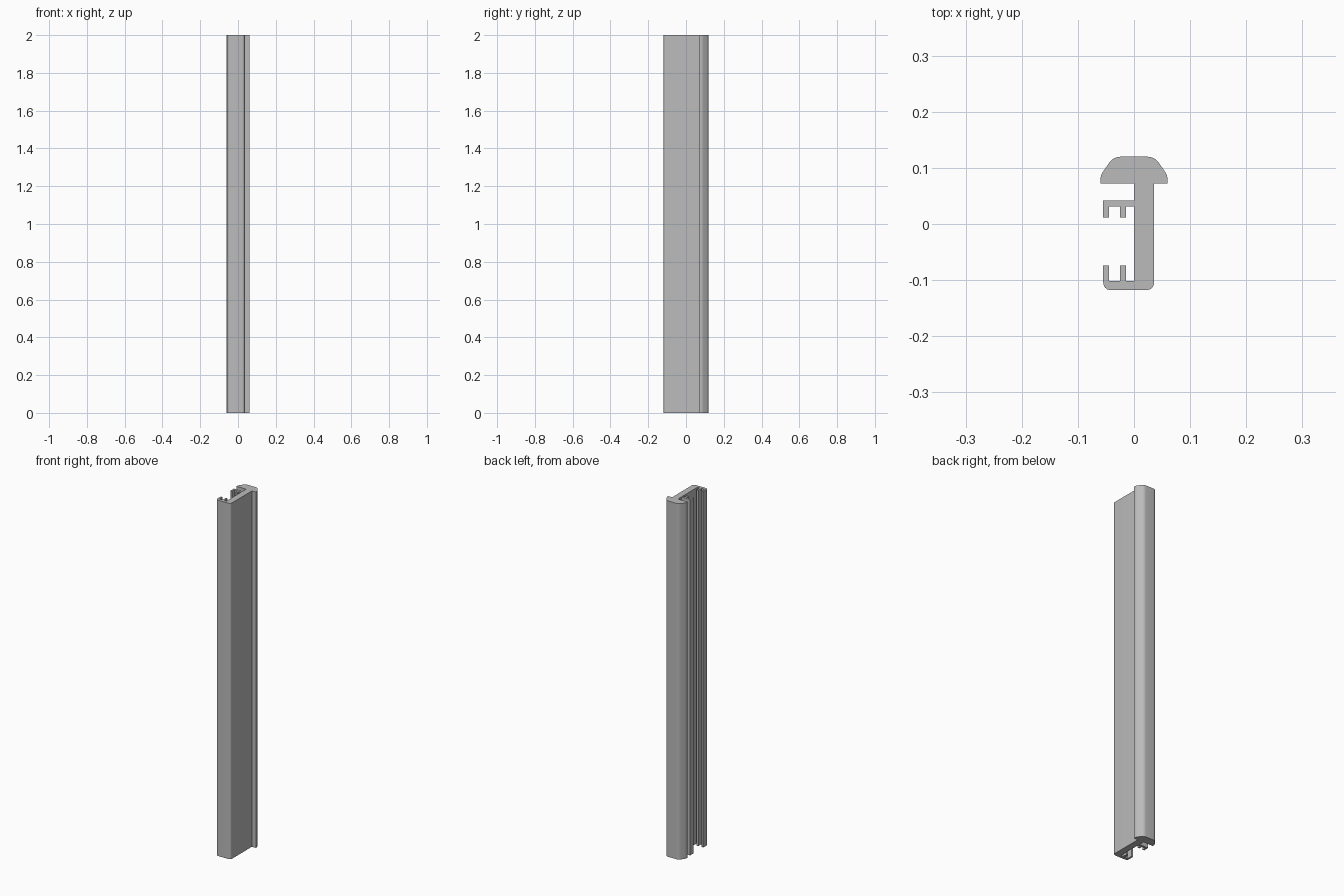
import bpy, bmesh
from mathutils import Vector

HEIGHT = 2.0

cube = bpy.data.objects.get("Cube")
if cube:
    bpy.data.objects.remove(cube)

# Plain grey metal
metal = bpy.data.materials.new("grey_metal")
metal.use_nodes = True
metal.diffuse_color = (0.5, 0.5, 0.5, 1)
metal.node_tree.nodes["Principled BSDF"].inputs["Base Color"].default_value = (0.5, 0.5, 0.5, 1)


def rounded(corners, steps=6):
    """Turn (x, y, radius) corners into an outline with rounded corners."""
    pts = []
    for i, (x, y, r) in enumerate(corners):
        p = Vector((x, y))
        if not r:
            pts.append(p)
            continue
        a = p + (Vector(corners[i - 1][:2]) - p).normalized() * r
        b = p + (Vector(corners[(i + 1) % len(corners)][:2]) - p).normalized() * r
        for k in range(steps + 1):
            t = k / steps
            pts.append(a * (1 - t) ** 2 + p * 2 * t * (1 - t) + b * t ** 2)
    return pts


def lips(root, tip):
    """Two lips on an arm, listed from the web outwards to the arm's end."""
    inner = [(-0.014, root), (-0.014, tip), (-0.025, tip), (-0.025, root)]
    outer = [(-0.045, root), (-0.045, tip), (-0.055, tip)]
    return [(x, y, 0) for x, y in inner + outer]


# Cross-section: bulbous head, web, and two lipped arms
head = [(0.036, 0.072, 0), (0.06, 0.072, 0), (0.06, 0.086, 0.008),
        (0.037, 0.12, 0.014), (-0.037, 0.12, 0.014),
        (-0.06, 0.086, 0.008), (-0.06, 0.072, 0), (0, 0.072, 0)]
upper_arm = [(0, 0.042, 0), (-0.055, 0.042, 0)] + lips(0.031, 0.012)[::-1] + [(0, 0.031, 0)]
lower_arm = [(0, -0.102, 0)] + lips(-0.102, -0.074) + [(-0.055, -0.118, 0.016)]
web_foot = [(0.036, -0.118, 0.016)]
outline = rounded(head + upper_arm + lower_arm + web_foot)

# Extrude the section to full height
bm = bmesh.new()
base = bm.faces.new([bm.verts.new((p.x, p.y, 0)) for p in outline])
extruded = bmesh.ops.extrude_face_region(bm, geom=[base], use_keep_orig=True)
top_verts = [g for g in extruded["geom"] if isinstance(g, bmesh.types.BMVert)]
bmesh.ops.translate(bm, verts=top_verts, vec=(0, 0, HEIGHT))
bmesh.ops.recalc_face_normals(bm, faces=bm.faces)
mesh = bpy.data.meshes.new("extruded_rail")
bm.to_mesh(mesh)
bm.free()
mesh.materials.append(metal)

rail = bpy.data.objects.new("extruded_rail", mesh)
bpy.context.collection.objects.link(rail)
bpy.context.view_layer.objects.active = rail
rail.select_set(True)
bpy.ops.object.shade_smooth_by_angle()
